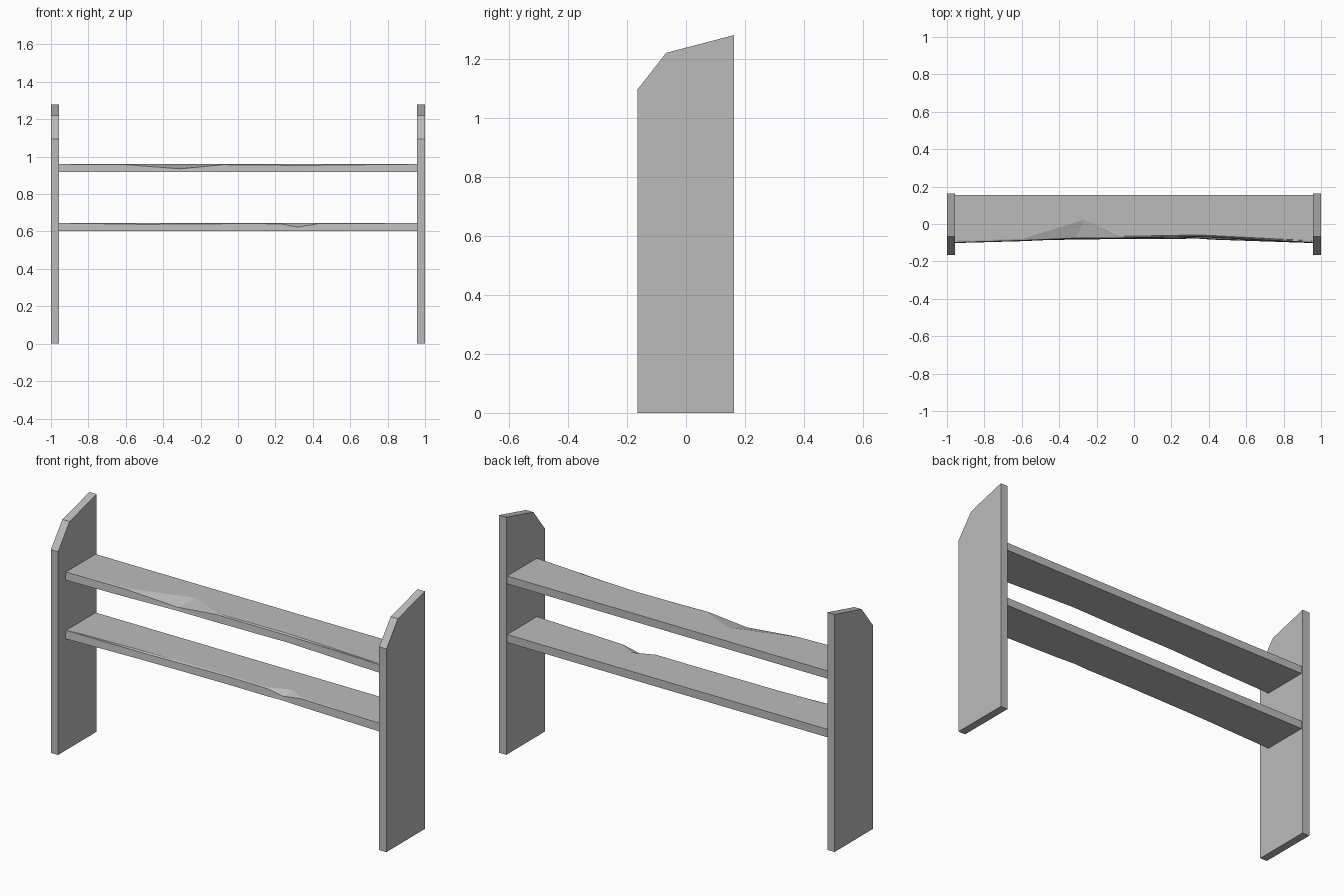
import bpy, bmesh

cube = bpy.data.objects.get("Cube")
if cube:
    bpy.data.objects.remove(cube, do_unlink=True)

grey = bpy.data.materials.new("plain_grey")
grey.use_nodes = True
colour = (0.5, 0.5, 0.5, 1)
grey.diffuse_color = colour
grey.node_tree.nodes["Principled BSDF"].inputs["Base Color"].default_value = colour


def loft(name, sections, triangulate=False):
    """Skin matching closed cross-sections and cap both ends."""
    bm = bmesh.new()
    rings = [[bm.verts.new(p) for p in ring] for ring in sections]
    for a, b in zip(rings, rings[1:]):
        for i in range(len(a)):
            j = (i + 1) % len(a)
            bm.faces.new((a[i], a[j], b[j], b[i]))
    bm.faces.new(rings[0])
    bm.faces.new(rings[-1])
    bmesh.ops.recalc_face_normals(bm, faces=bm.faces)
    if triangulate:
        bmesh.ops.triangulate(bm, faces=bm.faces)
    mesh = bpy.data.meshes.new(name)
    bm.to_mesh(mesh)
    bm.free()
    mesh.materials.append(grey)
    obj = bpy.data.objects.new(name, mesh)
    bpy.context.collection.objects.link(obj)


# Upright end boards with a sloped, clipped top
profile = [(-0.165, 0), (0.163, 0), (0.163, 1.28), (-0.067, 1.22), (-0.165, 1.095)]
for name, side in (("left_board", 1), ("right_board", -1)):
    loft(name, [[(side * x, y, z) for y, z in profile] for x in (0.957, 1.0)])


# Shelves with a worn front edge: stations are x, front y, chip drop, chip depth
def shelf(name, bottom, top, stations):
    sections = []
    for x, front, drop, depth in stations:
        sections.append([
            (x, 0.155, bottom), (x, 0.155, top),
            (x + depth * 0.5, front + 0.008 + depth, top),
            (x, front, top - drop), (x, front - 0.004, bottom)])
    loft(name, sections, triangulate=True)


shelf("upper_shelf", 0.918, 0.96, [
    (-0.96, -0.098, 0, 0), (-0.6, -0.088, 0.003, 0), (-0.31, -0.075, 0.025, 0.09),
    (-0.08, -0.074, 0.003, 0), (0.35, -0.066, 0.007, 0), (0.96, -0.098, 0, 0)])

shelf("lower_shelf", 0.602, 0.645, [
    (-0.96, -0.098, 0, 0), (-0.5, -0.082, 0.007, 0), (0, -0.075, 0.003, 0),
    (0.23, -0.077, 0.004, 0), (0.32, -0.073, 0.022, 0.04),
    (0.43, -0.08, 0.003, 0), (0.96, -0.098, 0, 0)])
